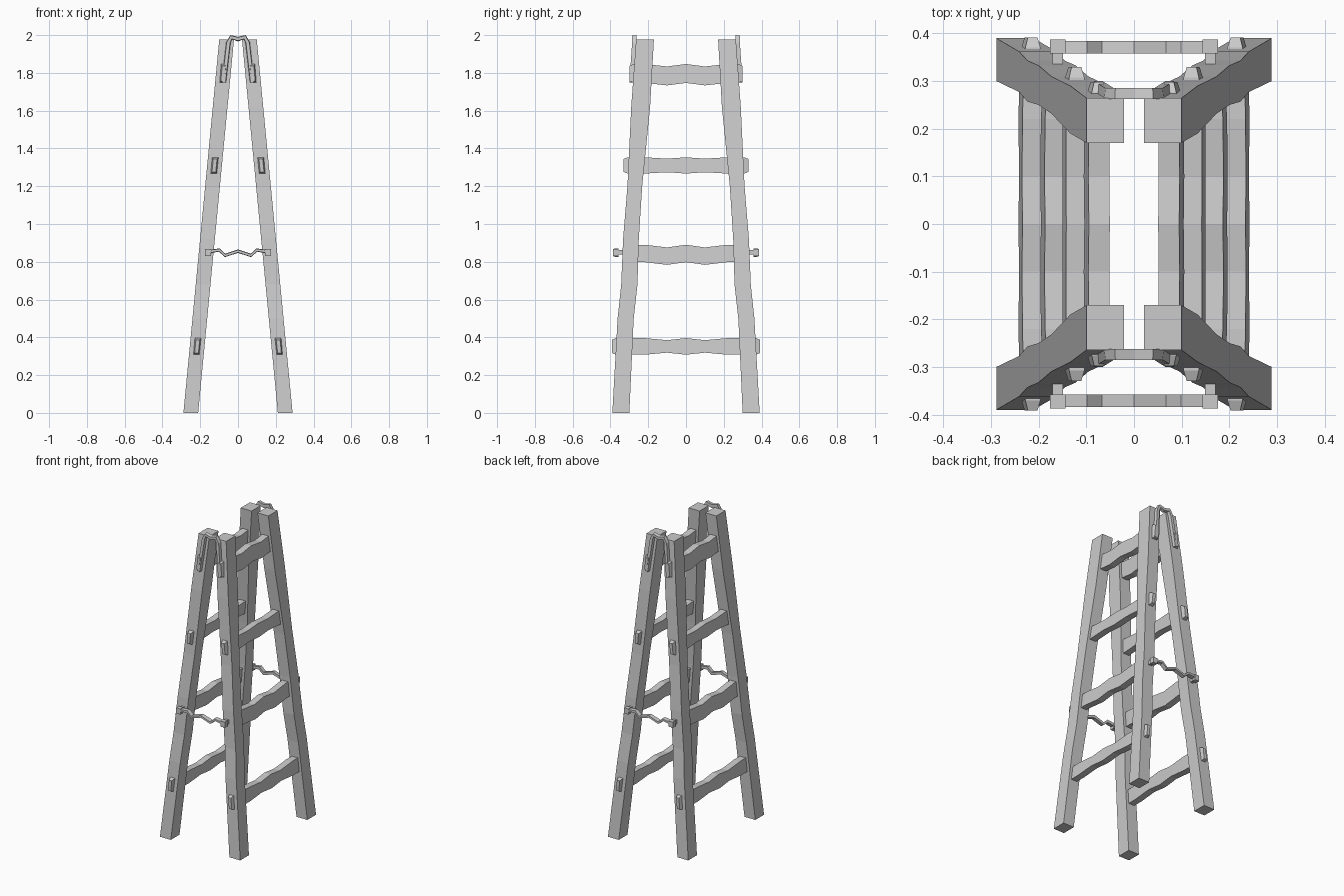
import bpy
import bmesh
from mathutils import Vector

cube = bpy.data.objects.get("Cube")
if cube:
    bpy.data.objects.remove(cube, do_unlink=True)

grey = bpy.data.materials.new("plain grey")
grey.use_nodes = True
grey.diffuse_color = (0.6, 0.6, 0.6, 1)
grey.node_tree.nodes["Principled BSDF"].inputs["Base Color"].default_value = (0.6, 0.6, 0.6, 1)

SIGNS = [(-1, -1), (1, -1), (1, 1), (-1, 1)]


def loft(name, rings, mirror):
    """Skin four-sided rings into a closed bar and mirror it on the given axes."""
    bm = bmesh.new()
    loops = [[bm.verts.new(p) for p in ring] for ring in rings]
    for a, b in zip(loops, loops[1:]):
        for i in range(4):
            j = (i + 1) % 4
            bm.faces.new((a[i], a[j], b[j], b[i]))
    bm.faces.new(loops[0])
    bm.faces.new(loops[-1])
    bmesh.ops.recalc_face_normals(bm, faces=bm.faces[:])
    mesh = bpy.data.meshes.new(name)
    bm.to_mesh(mesh)
    bm.free()
    mesh.materials.append(grey)
    obj = bpy.data.objects.new(name, mesh)
    bpy.context.collection.objects.link(obj)
    mod = obj.modifiers.new("mirror", "MIRROR")
    mod.use_axis = ["x" in mirror, "y" in mirror, False]
    mod.use_mirror_merge = False
    return obj


def leg_x(z):
    return 0.25 - 0.096 * z


# Four crooked legs: height, inner y, outer y
leg_profile = [(0, .30, .39), (.5, .277, .362), (.68, .257, .343), (.92, .25, .333),
               (1.2, .232, .31), (1.62, .19, .29), (1.977, .17, .264)]
loft("legs", [[(leg_x(z) + sx * .039, y0 if sy < 0 else y1, z) for sx, sy in SIGNS]
              for z, y0, y1 in leg_profile], "xy")


# Rungs with a wavy span and narrow tenons through the legs
def rung(name, z, h, end, sag, pinch):
    half = [(0, 0, h, .022), (.1, -sag, h - pinch, .022), (.22, 0, h, .022),
            (end - .06, 0, h, .02), (end - .022, 0, h, .016), (end, 0, h * .8, .010)]
    stations = [(-y, w, k, t) for y, w, k, t in half[:0:-1]] + half
    rings = []
    for y, w, k, t in stations:
        ring = []
        for sx, sz in SIGNS:
            pz = z + w + sz * k
            ring.append((leg_x(pz) + sx * t, y, pz))
        rings.append(ring)
    loft(name, rings, "x")


rung("bottom_rungs", .352, .044, .392, 0, .011)
rung("lower_rungs", .844, .046, .322, .014, 0)
rung("upper_rungs", 1.31, .043, .33, 0, .007)
rung("top_rungs", 1.797, .05, .298, .013, 0)


# Straps: trapezoid strip swept along a bent path; points are x, z, inner y
def strap(name, path, w, depth):
    pts = [Vector((x, z)) for x, z, y in path]
    rings = []
    for i, (x, z, y) in enumerate(path):
        d = (pts[min(i + 1, len(pts) - 1)] - pts[max(i - 1, 0)]).normalized()
        n = Vector((-d.y, d.x))
        ring = []
        for s, out in SIGNS:
            k = s * w * (.75 if out > 0 else 1)
            ring.append((x + n.x * k, y + (depth if out > 0 else 0), z + n.y * k))
        rings.append(ring)
    loft(name, rings, "y")


def both_sides(half):
    return [(-x, z, y) for x, z, y in half] + half[-2::-1]


def mirrored(half):
    return [(-x, z, y) for x, z, y in half] + [(x, z, y) for x, z, y in half[-2::-1]]


strap("top_straps", mirrored([(.075, 1.75, .277), (.051, 1.96, .262),
                              (.036, 1.989, .262), (0, 1.979, .262)]), .012, .023)
strap("spreader_straps", mirrored([(.168, .852, .358), (.1, .862, .358),
                                   (.068, .834, .358), (0, .856, .358)]), .009, .026)


# Pegs that hold the spreader straps, each with a square head
def peg(name, size, y0, y1):
    loft(name, [[(.16 + sx * size, y, .85 + sz * size * 1.15) for sx, sz in SIGNS]
                for y in (y0, y1)], "xy")


peg("spreader_pegs", .011, .32, .365)
peg("spreader_peg_heads", .016, .358, .387)
